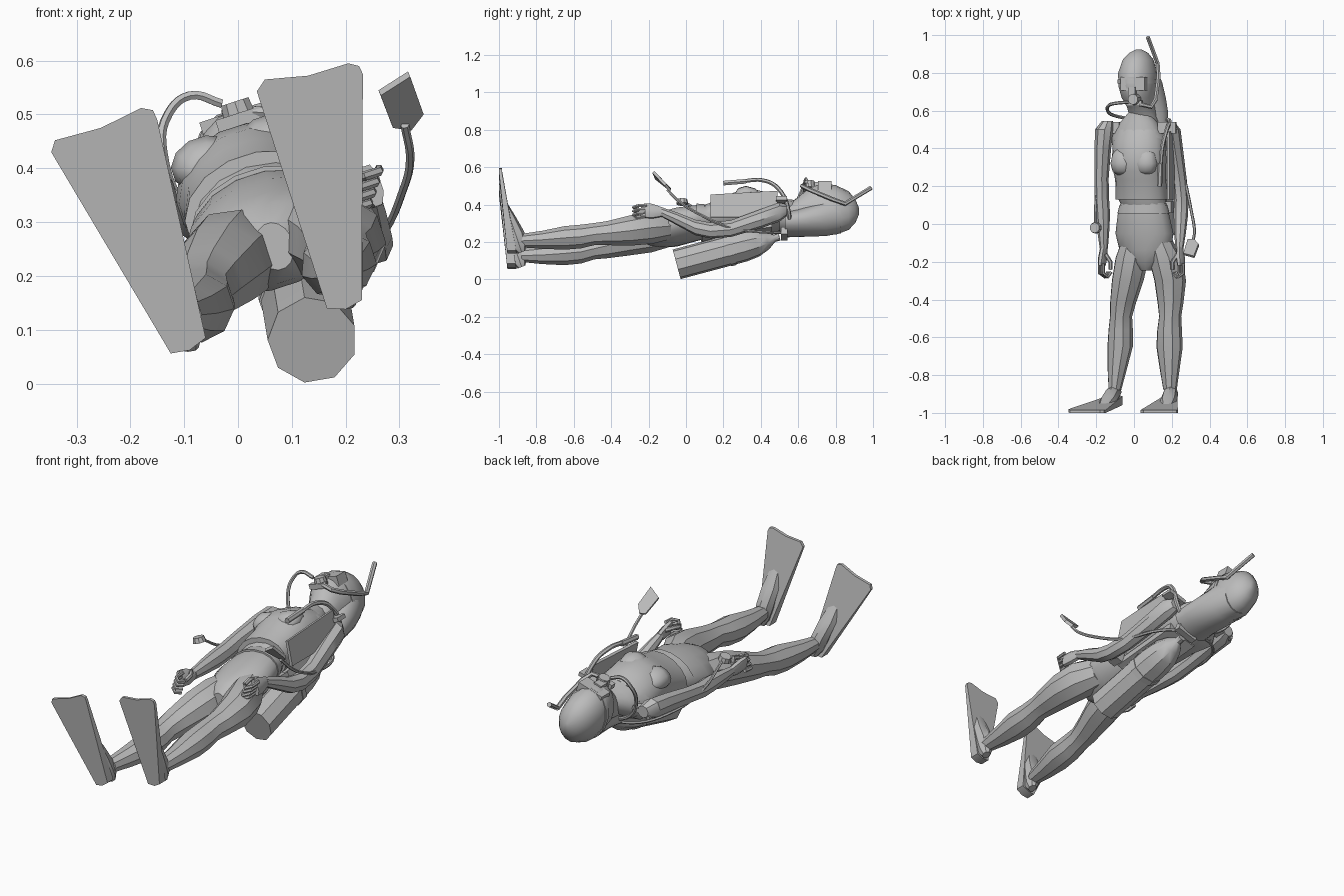
import bpy, bmesh, math
from mathutils import Vector, Matrix

grey = bpy.data.materials.new("neutral_grey")
grey.diffuse_color = (0.5, 0.5, 0.5, 1)
ROLL = math.radians(18)   # the whole body leans round its long axis


def finish(name, bm, angle=35):
    bmesh.ops.recalc_face_normals(bm, faces=bm.faces)
    me = bpy.data.meshes.new(name)
    bm.to_mesh(me)
    bm.free()
    me.materials.append(grey)
    ob = bpy.data.objects.new(name, me)
    bpy.context.collection.objects.link(ob)
    bpy.ops.object.select_all(action='DESELECT')
    ob.select_set(True)
    bpy.context.view_layer.objects.active = ob
    bpy.ops.object.shade_smooth_by_angle(angle=math.radians(angle))
    return ob


def loft(name, rings, sides=10, roll=ROLL, pitch=0, angle=35):
    """Join elliptical rings (x, y, z, half width, half height)."""
    bm = bmesh.new()
    loops = []
    for x, y, z, rw, rh in rings:
        loop = []
        for i in range(sides):
            a = 2 * math.pi * (i + 0.5) / sides
            u, v = rw * math.cos(a), rh * math.sin(a)
            dx = u * math.cos(roll) - v * math.sin(roll)
            h = u * math.sin(roll) + v * math.cos(roll)
            loop.append(bm.verts.new((x + dx, y - h * math.sin(pitch), z + h * math.cos(pitch))))
        loops.append(loop)
    for p, q in zip(loops, loops[1:]):
        for i in range(sides):
            j = (i + 1) % sides
            bm.faces.new((p[i], p[j], q[j], q[i]))
    bm.faces.new(loops[0])
    bm.faces.new(loops[-1])
    return finish(name, bm, angle)


def tube(name, pts, radius, smooth=True):
    """Round hose through the given points."""
    cu = bpy.data.curves.new(name, 'CURVE')
    cu.dimensions = '3D'
    cu.bevel_depth, cu.bevel_resolution = radius, 1
    cu.resolution_u, cu.use_fill_caps = 5, True
    sp = cu.splines.new('BEZIER' if smooth else 'POLY')
    points = sp.bezier_points if smooth else sp.points
    points.add(len(pts) - 1)
    for bp, p in zip(points, pts):
        if smooth:
            bp.co = p
            bp.handle_left_type = bp.handle_right_type = 'AUTO'
        else:
            bp.co = (*p, 1)
    tmp = bpy.data.objects.new(name + "_path", cu)
    bpy.context.collection.objects.link(tmp)
    bpy.context.view_layer.update()
    me = bpy.data.meshes.new_from_object(tmp.evaluated_get(bpy.context.evaluated_depsgraph_get()))
    bpy.data.objects.remove(tmp)
    bm = bmesh.new()
    bm.from_mesh(me)
    bpy.data.meshes.remove(me)
    return finish(name, bm, 50)


def box(name, loc, size, roll=ROLL, pitch=0):
    bm = bmesh.new()
    m = (Matrix.Translation(loc) @ Matrix.Rotation(-roll, 4, 'Y')
         @ Matrix.Rotation(pitch, 4, 'X') @ Matrix.Diagonal((*size, 1)))
    bmesh.ops.create_cube(bm, size=1, matrix=m)
    return finish(name, bm)


def disc(name, loc, r, depth, sides=10):
    bm = bmesh.new()
    m = Matrix.Translation(loc) @ Matrix.Rotation(-ROLL, 4, 'Y')
    bmesh.ops.create_cone(bm, cap_ends=True, segments=sides, radius1=r, radius2=r * 0.85,
                          depth=depth, matrix=m)
    return finish(name, bm)


def plate(name, outline, offset):
    """Flat outline given a thickness."""
    bm = bmesh.new()
    f = bm.faces.new([bm.verts.new(p) for p in outline])
    ext = bmesh.ops.extrude_face_region(bm, geom=[f], use_keep_orig=True)
    bmesh.ops.translate(bm, verts=[g for g in ext["geom"] if isinstance(g, bmesh.types.BMVert)], vec=offset)
    return finish(name, bm)


# torso and hips
loft("torso", [(.03, .60, .37, .05, .055), (.025, .54, .355, .10, .07), (.025, .46, .345, .15, .10),
               (.03, .33, .35, .135, .105), (.04, .14, .32, .13, .09), (.05, .10, .31, .12, .085)], 14)
loft("hips", [(.05, .11, .31, .125, .085), (.05, .05, .30, .14, .092), (.055, -.05, .28, .158, .098),
              (.06, -.14, .265, .14, .09), (.065, -.20, .26, .09, .075), (.068, -.245, .255, .035, .045)], 16)

# buoyancy vest with chest lobes and weight belt
loft("vest", [(.025, .50, .35, .125, .085), (.025, .44, .355, .142, .108), (.028, .35, .362, .146, .122),
              (.03, .28, .355, .142, .118), (.035, .23, .345, .137, .108), (.04, .13, .325, .142, .104)], 16)
loft("weight_belt", [(.05, .10, .31, .13, .09), (.05, .055, .305, .142, .096)], 16)
box("belt_weight", (.185, .09, .27), (.04, .06, .06))
for s, n in ((-1, "left"), (1, "right")):
    loft(n + "_chest", [(.0 + s * .06, .40, .42 + s * .02, .03, .02), (.0 + s * .06, .37, .425 + s * .02, .055, .04),
                        (.0 + s * .06, .32, .428 + s * .02, .066, .052), (.0 + s * .06, .28, .425 + s * .02, .055, .042),
                        (.0 + s * .06, .26, .42 + s * .02, .03, .02)], 12, angle=60)
    box(n + "_shoulder_strap", (.025 + s * .15, .51, .375 + s * .045), (.10, .06, .02))
plate("vest_side_panel", [(.175, .49, .47), (.175, .13, .45), (.20, .13, .33), (.20, .49, .33)], (.014, 0, .004))

# head in a hood that spreads down to the shoulders
loft("hooded_head", [(.025, .925, .365, .012, .018), (.025, .905, .365, .05, .065),
                     (.022, .87, .368, .08, .105), (.02, .80, .372, .102, .136),
                     (.02, .73, .378, .10, .136), (.025, .67, .375, .088, .126),
                     (.04, .62, .355, .075, .105), (.05, .57, .335, .075, .085),
                     (.05, .50, .32, .10, .07)], 16, angle=60)
loft("hood_collar", [(.03, .83, .355, .085, .11), (.05, .75, .33, .10, .098), (.068, .67, .312, .102, .082),
                     (.08, .60, .30, .102, .07), (.08, .53, .292, .105, .062)], 16, angle=60)

# face mask, regulator and snorkel
box("mask", (.0, .742, .482), (.135, .07, .05))
box("mask_nose", (-.005, .70, .49), (.04, .05, .05))
loft("mask_strap", [(.02, .765, .373, .105, .139), (.02, .745, .374, .105, .139)], 16)
disc("regulator", (0, .66, .505), .033, .04)
box("regulator_exhaust", (.002, .64, .49), (.085, .03, .025))
tube("snorkel", [(.03, .635, .505), (.09, .62, .50), (.115, .66, .48), (.13, .78, .43),
                 (.125, .85, .405), (.073, .99, .49)], .012, False)
tube("regulator_hose", [(-.03, .645, .52), (-.09, .64, .535), (-.13, .63, .50), (-.14, .6, .43),
                        (-.09, .57, .32), (.07, .55, .25)], .009)

# air tank with valve
d = Vector((-.02, .45, .12)).normalized()
base = Vector((.138, -.05, .081))
loft("air_tank", [(*(base + d * t), r, r) for t, r in
                  ((0, .083), (.37, .083), (.44, .074), (.50, .05), (.54, .02), (.57, .02))],
     9, 0, math.radians(15))
loft("tank_band", [(*(base + d * t), .087, .087) for t in (.28, .31)], 9, 0, math.radians(15))
box("tank_valve", (.11, .525, .245), (.11, .035, .04))
box("back_plate", (.085, .27, .25), (.16, .38, .04), pitch=math.radians(8))

# inflator, gauge console and spare regulator on hoses
tube("inflator_hose", [(.12, .54, .25), (.185, .55, .36), (.17, .49, .49), (.15, .41, .53), (.14, .30, .525)], .011)
tube("inflator_handle", [(.14, .32, .525), (.135, .20, .515)], .014, False)
tube("gauge_hose", [(.12, .53, .25), (.21, .46, .25), (.265, .25, .275), (.305, .06, .355),
                    (.32, -.04, .42), (.31, -.10, .48)], .008)
plate("gauge_console", [(.265, -.165, .535), (.32, -.18, .57), (.345, -.115, .50),
                        (.322, -.09, .47), (.288, -.09, .475)], (-.004, .011, .01))
tube("spare_hose", [(.08, .54, .25), (-.06, .51, .25), (-.16, .38, .27), (-.2, .15, .32), (-.205, 0, .41)], .007)
disc("spare_regulator", (-.205, -.02, .415), .032, .025)

# arms: shoulder, upper arm, elbow, forearm, wrist
arms = {"left": [(-.14, .545, .34, .03, .03), (-.158, .50, .345, .048, .052), (-.165, .40, .335, .043, .052),
                 (-.172, .24, .315, .037, .044), (-.17, .13, .30, .038, .043), (-.165, .05, .298, .038, .043),
                 (-.162, -.05, .295, .03, .035), (-.16, -.13, .292, .021, .026)],
        "right": [(.185, .54, .37, .03, .03), (.20, .50, .36, .046, .052), (.215, .40, .325, .043, .052),
                  (.24, .24, .272, .038, .046), (.25, .13, .262, .038, .043), (.248, .05, .278, .038, .042),
                  (.244, -.05, .325, .03, .035), (.24, -.13, .36, .021, .026)]}
for n, rings in arms.items():
    s = -1 if n == "left" else 1
    loft(n + "_arm", rings, 8)
    x, y, z = rings[-1][:3]
    loft(n + "_hand", [(x, y + .01, z, .018, .024), (x + s * .006, y - .05, z + .005, .022, .042),
                       (x + s * .01, y - .09, z + .008, .018, .042)], 8)
    for k in range(4):
        h = z + .038 - .02 * k
        fx = x + s * .012 - .008 * (k - 1.5) * .8
        tube(n + "_finger_%d" % k, [(fx, y - .08, h), (fx, y - .13, h - .004),
                                    (fx - s * .025, y - .15, h - .012), (fx - s * .042, y - .125, h - .018)],
             .009, False)
    tube(n + "_thumb", [(x - s * .01, y - .03, z + .025), (x - s * .035, y - .07, z + .03),
                        (x - s * .035, y - .11, z + .02)], .011, False)

# legs: thigh, knee, calf, ankle
legs = {"left": [(.005, -.08, .25, .07, .075), (-.012, -.18, .235, .09, .09), (-.035, -.30, .213, .086, .085),
                 (-.06, -.42, .183, .07, .07), (-.07, -.49, .167, .06, .06), (-.072, -.56, .15, .066, .065),
                 (-.075, -.65, .14, .069, .064), (-.09, -.77, .132, .052, .05), (-.102, -.88, .13, .034, .037)],
        "right": [(.13, -.08, .29, .07, .075), (.165, -.18, .28, .092, .09), (.19, -.30, .262, .086, .082),
                  (.192, -.42, .248, .07, .065), (.19, -.49, .243, .06, .06), (.187, -.56, .23, .067, .064),
                  (.187, -.65, .222, .072, .063), (.188, -.77, .212, .054, .048), (.19, -.88, .208, .036, .037)]}
for n, rings in legs.items():
    loft(n + "_leg", rings, 9, angle=30)

# feet and swim fins: outline in x and z, leaning forward and thinning to the tip
fins = {"left": [(-.125, .056), (-.09, .062), (-.06, .085), (-.15, .49), (-.158, .508), (-.18, .512),
                 (-.255, .475), (-.34, .452), (-.347, .43)],
        "right": [(.165, .14), (.20, .138), (.23, .155), (.232, .575), (.225, .59), (.205, .595),
                  (.13, .572), (.05, .565), (.035, .543)]}
for n, outline in fins.items():
    z0, z1 = min(p[1] for p in outline), max(p[1] for p in outline)
    bm = bmesh.new()
    front, back = [], []
    for x, z in outline:
        t = min(1, (z - z0) / (z1 - z0) * 1.15)
        front.append(bm.verts.new((x, -.955 - .045 * t, z)))
        back.append(bm.verts.new((x, -.905 - .08 * t, z)))
    bm.faces.new(front)
    bm.faces.new(back[::-1])
    for i in range(len(outline)):
        j = (i + 1) % len(outline)
        bm.faces.new((front[i], front[j], back[j], back[i]))
    finish(n + "_fin", bm)
    # foot pocket runs from the heel up the back of the fin
    heel = Vector((-.098, -.885, .085)) if n == "left" else Vector((.197, -.885, .165))
    toe = Vector((-.16, -.965, .31)) if n == "left" else Vector((.175, -.965, .40))
    bm = bmesh.new()
    loops = []
    for t, w, h in ((-.08, .02, .02), (.05, .036, .036), (.3, .042, .045), (.65, .045, .03), (1, .03, .012)):
        c = heel.lerp(toe, t)
        loops.append([bm.verts.new((c.x + w * math.cos(a), c.y + h * math.sin(a), c.z + .4 * h * math.sin(a)))
                      for a in (math.pi * i / 4 for i in range(8))])
    for p, q in zip(loops, loops[1:]):
        for i in range(8):
            bm.faces.new((p[i], p[(i + 1) % 8], q[(i + 1) % 8], q[i]))
    bm.faces.new(loops[0])
    bm.faces.new(loops[-1])
    finish(n + "_foot", bm)
